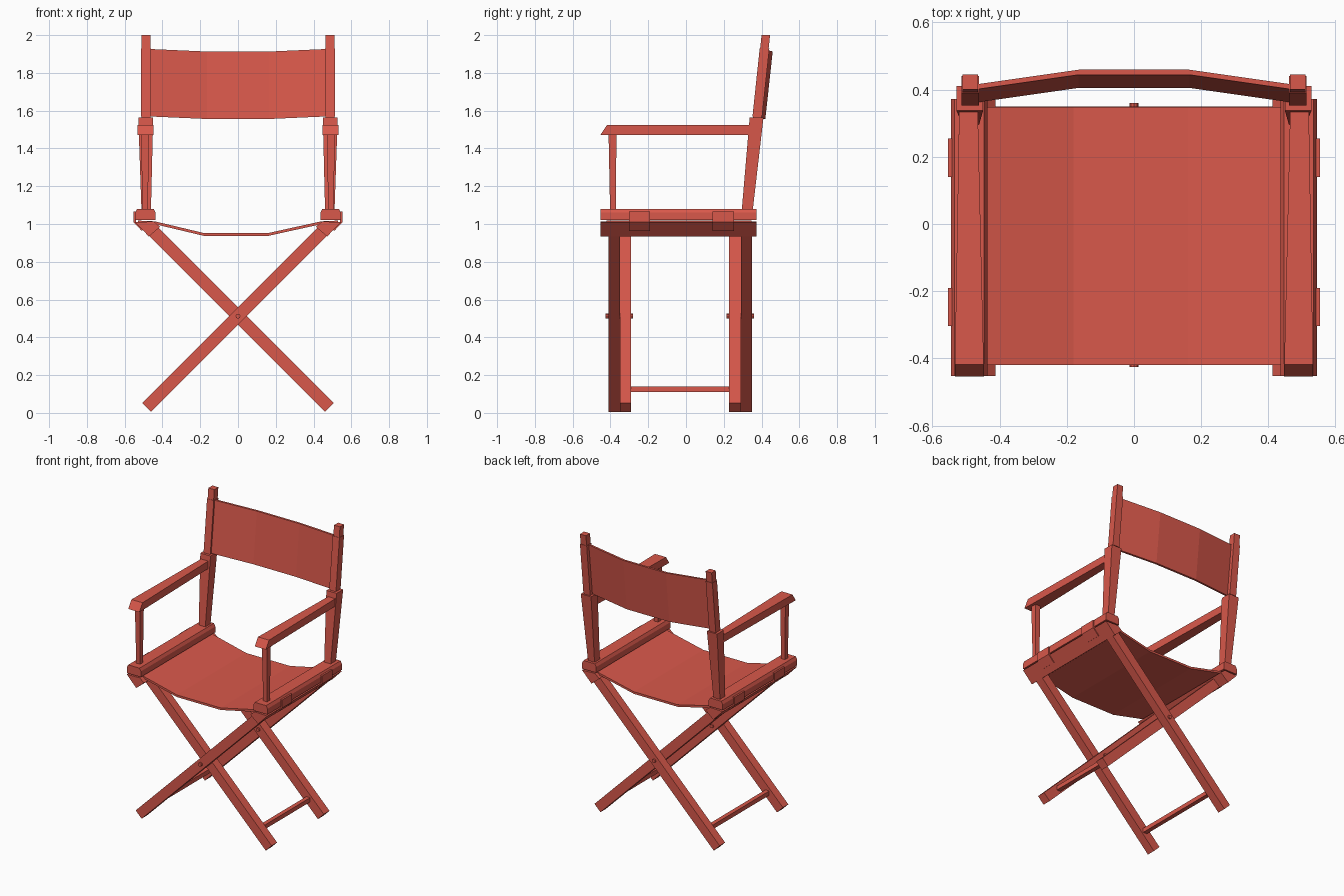
import bpy, bmesh, math

if "Cube" in bpy.data.objects:
    bpy.data.objects.remove(bpy.data.objects["Cube"])

red = bpy.data.materials.new("brick red")
red.diffuse_color = (0.69, 0.098, 0.07, 1)
red.use_nodes = True
red.node_tree.nodes["Principled BSDF"].inputs["Base Color"].default_value = red.diffuse_color


def finish(name, bm, mirror=False):
    bmesh.ops.recalc_face_normals(bm, faces=bm.faces)
    mesh = bpy.data.meshes.new(name)
    bm.to_mesh(mesh)
    bm.free()
    mesh.materials.append(red)
    ob = bpy.data.objects.new(name, mesh)
    bpy.context.collection.objects.link(ob)
    if mirror:
        ob.modifiers.new("mirror", 'MIRROR').use_mirror_merge = False
    return ob


def loft(name, ring_a, ring_b, mirror=False):
    """Solid between two matching rings of points."""
    bm = bmesh.new()
    a = [bm.verts.new(p) for p in ring_a]
    b = [bm.verts.new(p) for p in ring_b]
    bm.faces.new(a)
    bm.faces.new(b[::-1])
    n = len(a)
    for i in range(n):
        j = (i + 1) % n
        bm.faces.new((a[i], b[i], b[j], a[j]))
    return finish(name, bm, mirror)


def extrude_y(name, profile, y0, y1, mirror=False):
    """Prism of an (x, z) profile along y."""
    return loft(name, [(x, y0, z) for x, z in profile],
                [(x, y1, z) for x, z in profile], mirror)


def rect(x0, x1, y0, y1, z):
    return [(x0, y0, z), (x1, y0, z), (x1, y1, z), (x0, y1, z)]


# Crossed legs: outer pair rises to +x, inner pair rises to -x
def leg(name, side, y0, y1):
    r, pivot = 0.0325 * math.sqrt(0.5), 0.512
    lo, hi = -0.483, 0.46
    pts = [(lo - r, lo + r), (lo + r, lo - r), (hi + r, hi - r), (hi - r, hi + r)]
    extrude_y(name, [(side * x, z + pivot) for x, z in pts], y0, y1)


leg("front_outer_leg", 1, -0.41, -0.35)
leg("front_inner_leg", -1, -0.35, -0.29)
leg("back_inner_leg", -1, 0.227, 0.29)
leg("back_outer_leg", 1, 0.29, 0.35)

# Foot stretchers and pivot pins
for name, x, y0, y1 in (("inner_stretcher", 0.385, -0.3, 0.235),
                        ("outer_stretcher", -0.385, -0.36, 0.3)):
    extrude_y(name, [(x - 0.015, 0.11), (x + 0.015, 0.11),
                     (x + 0.015, 0.14), (x - 0.015, 0.14)], y0, y1)
octagon = [(0.013 * math.cos(math.pi * i / 4), 0.512 + 0.013 * math.sin(math.pi * i / 4))
           for i in range(8)]
extrude_y("front_pivot_pin", octagon, -0.425, -0.28)
extrude_y("back_pivot_pin", octagon, 0.215, 0.36)

# Side rails: tilted lower rail, chamfered upper rail
extrude_y("lower_rail", [(0.545, 1.01), (0.472, 0.934), (0.412, 0.985), (0.445, 1.013)],
          -0.452, 0.372, True)
extrude_y("upper_rail", [(0.436, 1.02), (0.545, 1.02), (0.545, 1.06), (0.534, 1.08),
                         (0.447, 1.08), (0.436, 1.06)], -0.452, 0.372, True)

# Bent hinge plates on the outside of the rails
for name, y0, y1 in (("front_hinge", -0.303, -0.19), ("back_hinge", 0.14, 0.254)):
    extrude_y(name, [(0.54, 1.067), (0.553, 1.067), (0.553, 1.01), (0.51, 0.964),
                     (0.5, 0.972), (0.54, 1.013)], y0, y1, True)

# Sagging cloth seat
sag = [(-0.53, 1.018), (-0.44, 1.014), (-0.18, 0.952), (0.16, 0.952),
       (0.44, 1.014), (0.53, 1.018)]
extrude_y("seat", sag + [(x, z - 0.015) for x, z in reversed(sag)], -0.42, 0.348)

# Arms: wider at the front, with a sloped nose
loft("arm_rest",
     [(0.447, -0.453, 1.472), (0.533, -0.453, 1.472),
      (0.533, -0.418, 1.525), (0.447, -0.418, 1.525)],
     [(0.465, 0.35, 1.472), (0.52, 0.35, 1.472),
      (0.52, 0.35, 1.525), (0.465, 0.35, 1.525)], True)
loft("arm_post", rect(0.477, 0.507, -0.402, -0.372, 1.07),
     rect(0.472, 0.512, -0.41, -0.368, 1.48), True)

# Back posts: flared lower socket and slim upper post
loft("lower_back_post", rect(0.461, 0.511, 0.295, 0.353, 1.07),
     rect(0.449, 0.528, 0.337, 0.41, 1.563), True)
loft("upper_back_post", rect(0.464, 0.51, 0.353, 0.398, 1.55),
     rect(0.464, 0.51, 0.4, 0.445, 2.0), True)

# Cloth back rest: bowed band plus sleeves around the posts
bow = [(-0.48, 0.36, 1.57), (-0.165, 0.405, 1.556), (0.165, 0.405, 1.556), (0.48, 0.36, 1.57)]
bottom = bow + [(x, y + 0.015, z) for x, y, z in reversed(bow)]
loft("back_rest", bottom, [(x, y + 0.039, z + 0.357) for x, y, z in bottom])
loft("back_rest_sleeve", rect(0.461, 0.513, 0.352, 0.403, 1.57),
     rect(0.461, 0.513, 0.39, 0.441, 1.928), True)
